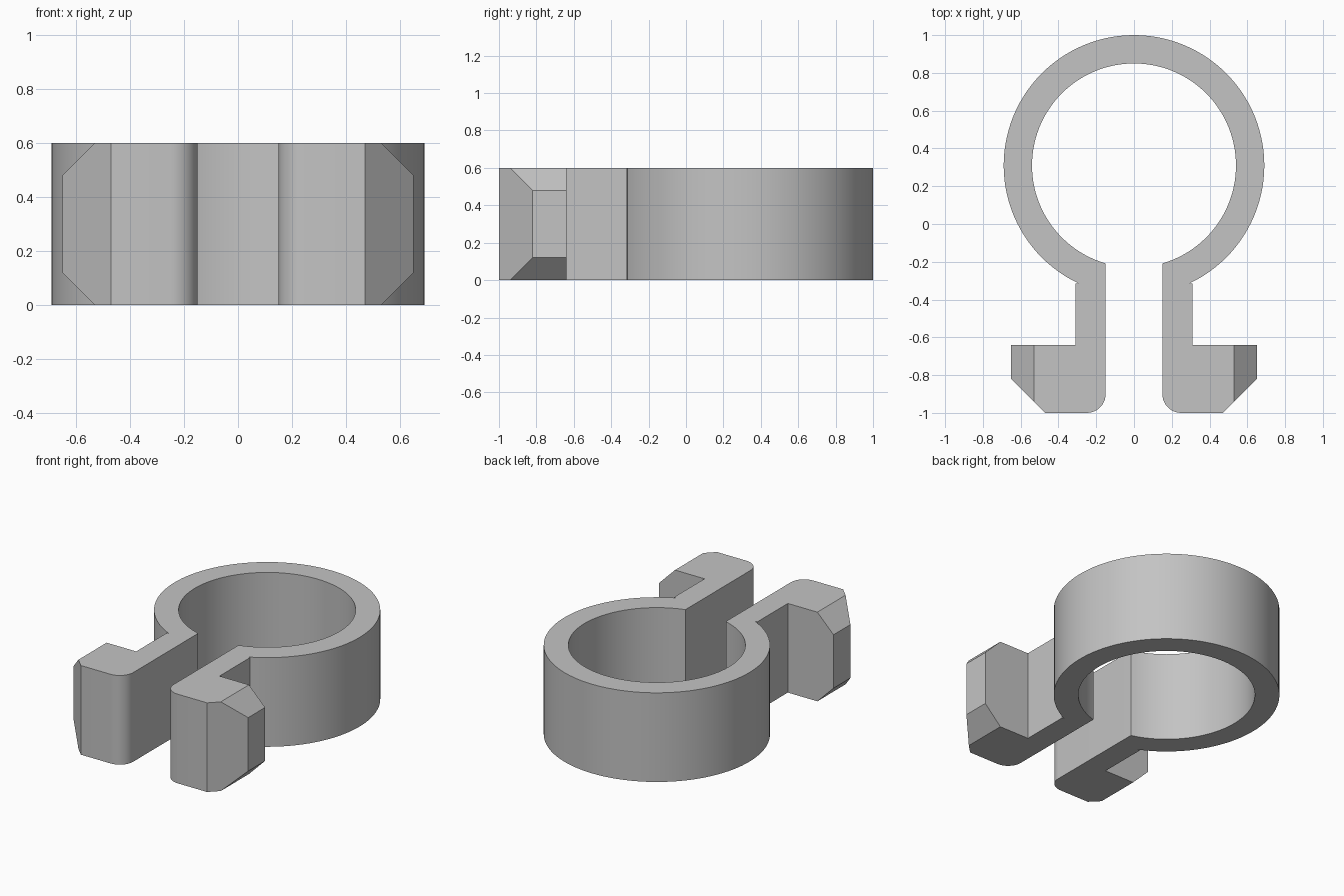
import bpy
import bmesh
from math import sin, cos, pi, asin, radians
from mathutils import Vector

cube = bpy.data.objects.get("Cube")
if cube:
    bpy.data.objects.remove(cube, do_unlink=True)

HEIGHT = 0.6
RING_Y, OUTER, INNER = 0.31, 0.69, 0.54
GAP, ARM = 0.15, 0.31          # inner and outer x of each arm
FILLET = 0.1

grey = bpy.data.materials.new("grey plastic")
grey.use_nodes = True
colour = (0.55, 0.55, 0.55, 1)
grey.diffuse_color = colour
grey.node_tree.nodes["Principled BSDF"].inputs["Base Color"].default_value = colour


def arc(cx, cy, r, start, end, steps):
    angles = [start + (end - start) * i / steps for i in range(steps + 1)]
    return [(cx + r * cos(a), cy + r * sin(a)) for a in angles]


def prism(name, points, offset, axis):
    """Extrude a closed outline; axis is 'Z' or 'Y'."""
    bm = bmesh.new()
    if axis == 'Z':
        verts = [bm.verts.new((x, y, offset)) for x, y in points]
        depth = Vector((0, 0, HEIGHT))
    else:
        verts = [bm.verts.new((x, offset, z)) for x, z in points]
        depth = Vector((0, 0.6, 0))
    face = bm.faces.new(verts)
    new = bmesh.ops.extrude_face_region(bm, geom=[face])["geom"]
    bmesh.ops.translate(bm, vec=depth,
                        verts=[v for v in new if isinstance(v, bmesh.types.BMVert)])
    bmesh.ops.recalc_face_normals(bm, faces=bm.faces)
    mesh = bpy.data.meshes.new(name)
    bm.to_mesh(mesh)
    bm.free()
    mesh.materials.append(grey)
    obj = bpy.data.objects.new(name, mesh)
    bpy.context.collection.objects.link(obj)
    return obj


# Right-hand arm and hook, from the outer ring joint round to the gap
shoulder = 0.295
hook = [(ARM, -0.315), (ARM, -0.64), (0.65, -0.64), (0.65, -0.82), (0.47, -1)]
hook += arc(GAP + FILLET, -1 + FILLET, FILLET, -pi / 2, -pi, 10)

# Open ring joined to both arms in one outline
out_a, in_a = asin(shoulder / OUTER), asin(GAP / INNER)
outline = arc(0, RING_Y, INNER, -pi / 2 + in_a, 1.5 * pi - in_a, 96)
outline += [(-x, y) for x, y in reversed(hook)]
outline += arc(0, RING_Y, OUTER, 1.5 * pi - out_a, -pi / 2 + out_a, 96)
outline += hook
clip = prism("ring_clip", outline, 0, 'Z')

# Chamfer the hook tips, top and bottom
for side in (-1, 1):
    for top in (False, True):
        wedge = [(0.43, -0.1), (0.75, -0.1), (0.75, 0.22)]
        points = [(side * x, HEIGHT - z if top else z) for x, z in wedge]
        cutter = prism("chamfer_cutter", points, -1.1, 'Y')
        cutter.hide_render = True
        mod = clip.modifiers.new("chamfer", 'BOOLEAN')
        mod.operation = 'DIFFERENCE'
        mod.solver = 'EXACT'
        mod.object = cutter
        bpy.context.view_layer.objects.active = clip
        bpy.ops.object.modifier_apply(modifier=mod.name)
        bpy.data.objects.remove(cutter, do_unlink=True)

# Smooth curved walls, crisp corners
bpy.ops.object.select_all(action='DESELECT')
clip.select_set(True)
bpy.context.view_layer.objects.active = clip
bpy.ops.object.shade_smooth_by_angle(angle=radians(25))
